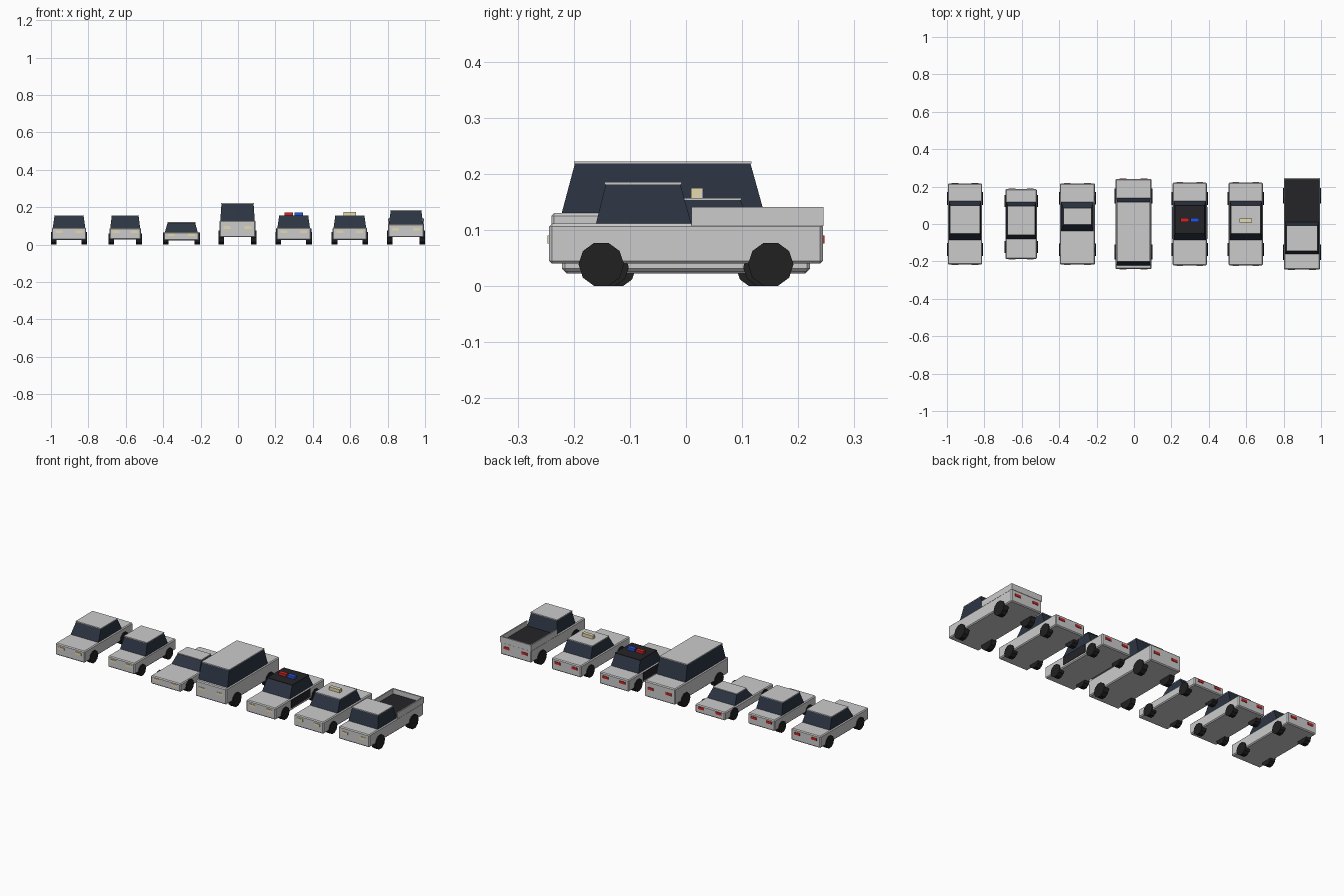
import bpy, bmesh
from mathutils import Matrix

if "Cube" in bpy.data.objects:
    bpy.data.objects.remove(bpy.data.objects["Cube"])


def material(name, rgb):
    m = bpy.data.materials.new(name)
    m.diffuse_color = (*rgb, 1)
    m.use_nodes = True
    m.node_tree.nodes["Principled BSDF"].inputs["Base Color"].default_value = m.diffuse_color
    return m


GLASS = material("glass", (0.025, 0.035, 0.055))
RUBBER = material("rubber", (0.015, 0.015, 0.015))
BLACK = material("black_paint", (0.018, 0.018, 0.022))
CREAM = material("lamp_cream", (0.8, 0.7, 0.42))
RED = material("lamp_red", (0.6, 0.02, 0.02))
BLUE = material("lamp_blue", (0.02, 0.09, 0.75))


def finish(bm, name, mat=None):
    bmesh.ops.recalc_face_normals(bm, faces=bm.faces)
    me = bpy.data.meshes.new(name)
    bm.to_mesh(me)
    bm.free()
    ob = bpy.data.objects.new(name, me)
    bpy.context.collection.objects.link(ob)
    if mat:
        me.materials.append(mat)
    return ob


def box(name, x, y, z, mat=None, bevel=0):
    """Box from (min, max) ranges, optionally chamfered."""
    bm = bmesh.new()
    bmesh.ops.create_cube(bm, size=1)
    for v in bm.verts:
        v.co = [r[0] + (c + 0.5) * (r[1] - r[0]) for c, r in zip(v.co, (x, y, z))]
    if bevel:
        bmesh.ops.bevel(bm, geom=bm.edges[:], offset=bevel, segments=1, affect='EDGES')
    return finish(bm, name, mat)


def cabin(name, cx, low, high, z):
    """Tapered glass block; low/high = (half width, front y, rear y)."""
    bm = bmesh.new()
    rings = []
    for (w, f, r), h in ((low, z[0]), (high, z[1])):
        rings.append([bm.verts.new((cx + sx * w, y, h))
                      for sx, y in ((-1, f), (1, f), (1, r), (-1, r))])
    bm.faces.new(rings[0])
    bm.faces.new(rings[1])
    for i in range(4):
        j = (i + 1) % 4
        bm.faces.new((rings[0][i], rings[0][j], rings[1][j], rings[1][i]))
    return finish(bm, name, GLASS)


def wheel(name, x, y, r):
    bm = bmesh.new()
    bmesh.ops.create_cone(bm, cap_ends=True, segments=10, radius1=r, radius2=r, depth=0.03)
    bmesh.ops.transform(bm, verts=bm.verts, matrix=Matrix.Translation((x, y, r * 0.951))
                        @ Matrix.Rotation(1.5707963, 4, 'Y'))
    return finish(bm, name, RUBBER)


def car(name, cx, half_w, half_l, body_z, low, high, top, wheel_y, r, lamp_z, roof_mat=None):
    # chamfered body, glass cabin and thin roof panel
    box(name + "_body", (cx - half_w, cx + half_w), (-half_l, half_l), body_z, None, 0.005)
    cabin(name + "_windows", cx, low, high, (body_z[1] - 0.002, top - 0.004))
    w, f, b = high
    box(name + "_roof", (cx - w - 0.001, cx + w + 0.001), (f - 0.002, b + 0.002),
        (top - 0.004, top), roof_mat)
    for s in (-1, 1):
        # wheels and lamps
        for end, y in (("front", -wheel_y), ("rear", wheel_y)):
            wheel(f"{name}_{end}_wheel", cx + s * (half_w + 0.005 - 0.015), y, r)
        lx = cx + s * half_w * 0.58
        xr = (lx - 0.018, lx + 0.018)
        zr = (lamp_z - 0.007, lamp_z + 0.007)
        box(name + "_headlight", xr, (-half_l - 0.003, -half_l + 0.005), zr, CREAM)
        box(name + "_taillight", xr, (half_l - 0.005, half_l + 0.003), zr, RED)


X = [-0.9035 + 0.3003 * i for i in range(7)]
SEDAN_LOW, SEDAN_HIGH = (0.087, -0.087, 0.125), (0.078, -0.05, 0.097)

car("sedan", X[0], 0.092, 0.217, (0.026, 0.092), SEDAN_LOW, SEDAN_HIGH, 0.157, 0.137, 0.035, 0.07)
car("hatchback", X[1], 0.084, 0.187, (0.028, 0.09), (0.080, -0.082, 0.118),
    (0.072, -0.056, 0.095), 0.157, 0.122, 0.032, 0.07)
car("sports_car", X[2], 0.094, 0.217, (0.022, 0.068), (0.088, -0.04, 0.12),
    (0.074, -0.002, 0.083), 0.12, 0.137, 0.034, 0.053)
car("van", X[3], 0.097, 0.24, (0.04, 0.13), (0.092, -0.222, 0.14),
    (0.086, -0.198, 0.115), 0.222, 0.15, 0.04, 0.092)
car("patrol_car", X[4], 0.092, 0.221, (0.026, 0.092), SEDAN_LOW, SEDAN_HIGH,
    0.157, 0.137, 0.035, 0.07, BLACK)
car("taxi", X[5], 0.092, 0.221, (0.026, 0.092), SEDAN_LOW, SEDAN_HIGH, 0.157, 0.137, 0.035, 0.07)
car("pickup", X[6], 0.097, 0.244, (0.04, 0.111), (0.092, -0.161, 0.01),
    (0.082, -0.143, -0.01), 0.185, 0.151, 0.0405, 0.083)

# patrol car doors and light bar
for s in (-1, 1):
    dx = X[4] + s * 0.092
    box("patrol_car_door", (dx - 0.002, dx + 0.002), (-0.08, 0.09), (0.04, 0.087), BLACK)
    lx = X[4] + s * 0.027
    box("patrol_car_light", (lx - 0.023, lx + 0.023), (0.01, 0.032), (0.156, 0.171),
        RED if s < 0 else BLUE)

# taxi roof sign
box("taxi_sign", (X[5] - 0.034, X[5] + 0.034), (0.009, 0.03), (0.156, 0.175), CREAM)

# pickup bed: dark floor, side walls and tailgate
px = X[6]
box("bed_floor", (px - 0.09, px + 0.09), (0.012, 0.238), (0.109, 0.113), BLACK)
for s in (-1, 1):
    wx = px + s * 0.0935
    box("bed_side", (wx - 0.0035, wx + 0.0035), (0.01, 0.245), (0.107, 0.141))
box("tailgate", (px - 0.097, px + 0.097), (0.237, 0.245), (0.107, 0.141))
